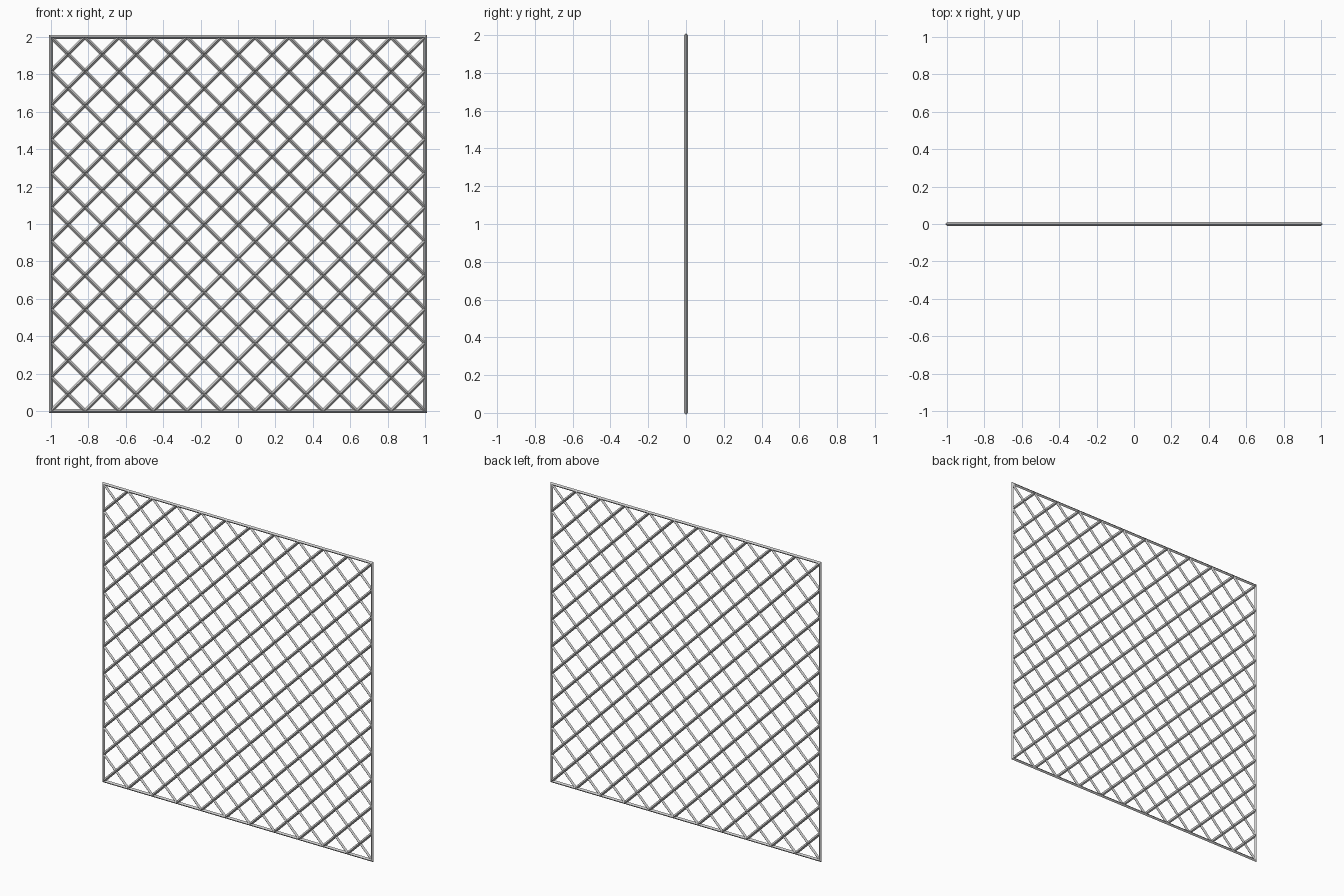
import bpy, bmesh
from math import pi
from mathutils import Matrix

if "Cube" in bpy.data.objects:
    bpy.data.objects.remove(bpy.data.objects["Cube"])

CELLS = 11        # crossings per side
THICK = 0.02      # bar thickness

# Square sheet, stood upright with its base on z = 0
bm = bmesh.new()
place = Matrix.Translation((0, 0, 1)) @ Matrix.Rotation(pi / 2, 4, 'X')
bmesh.ops.create_grid(bm, x_segments=CELLS, y_segments=CELLS, size=1, matrix=place)

# Poke each cell, then drop the inner straight edges to leave a diamond pattern
inner = [e for e in bm.edges if not e.is_boundary]
bmesh.ops.poke(bm, faces=bm.faces[:])
bmesh.ops.dissolve_edges(bm, edges=inner, use_verts=False)

mesh = bpy.data.meshes.new("lattice_panel")
bm.to_mesh(mesh)
bm.free()
panel = bpy.data.objects.new("lattice_panel", mesh)
bpy.context.collection.objects.link(panel)

# Diamond-section bars along every edge, including the border frame
wire = panel.modifiers.new("bars", 'WIREFRAME')
wire.thickness = THICK
wire.offset = 0
wire.use_boundary = True
wire.use_even_offset = True
wire.use_replace = True
